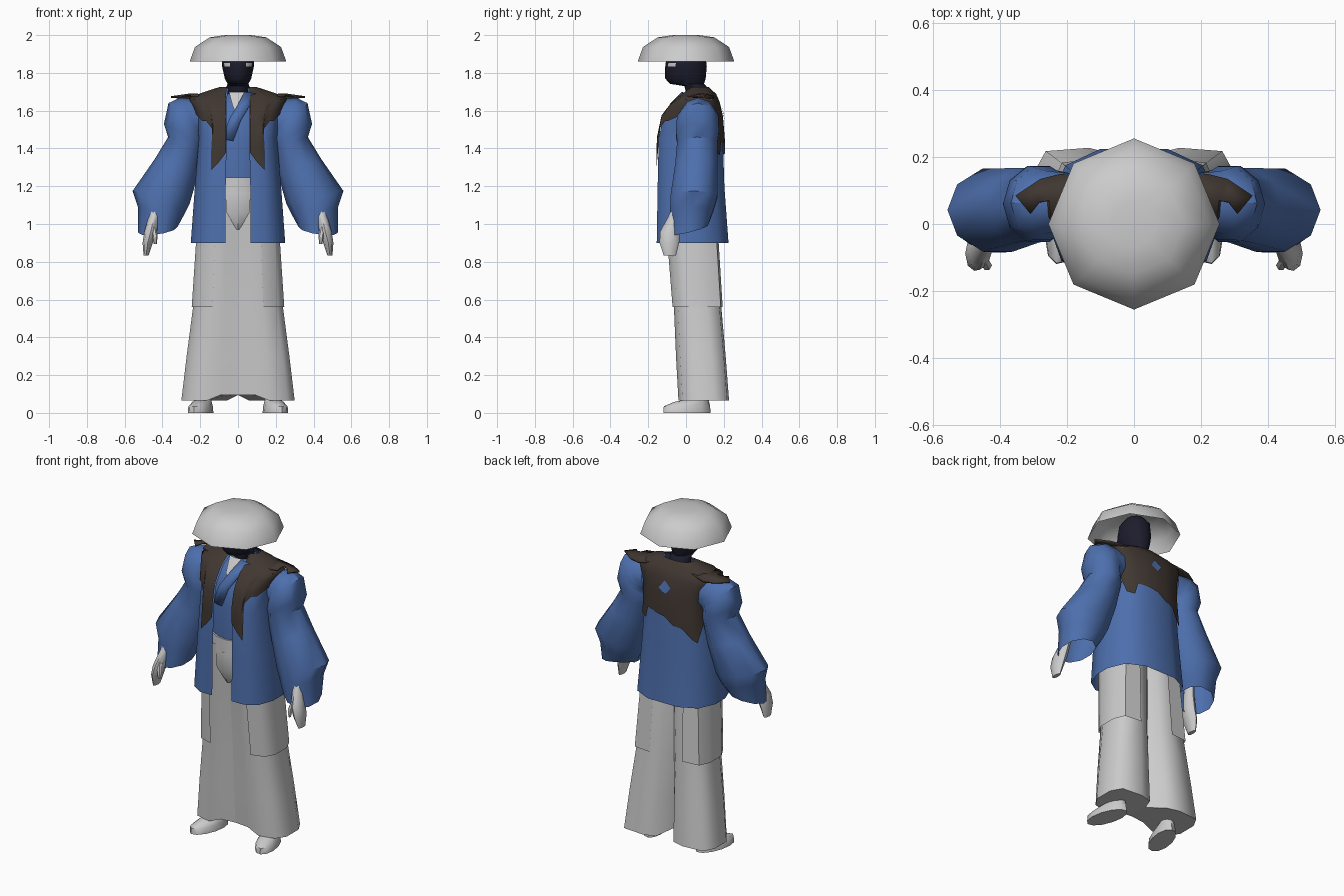
import bpy, bmesh, math
from mathutils import Vector

cube = bpy.data.objects.get("Cube")
if cube:
    bpy.data.objects.remove(cube, do_unlink=True)


def material(name, r, g, b):
    m = bpy.data.materials.new(name)
    m.use_nodes = True
    m.diffuse_color = (r, g, b, 1)
    m.node_tree.nodes["Principled BSDF"].inputs["Base Color"].default_value = (r, g, b, 1)
    return m


GREY = material("pale grey", 0.6, 0.6, 0.6)
BLUE = material("cloth blue", 0.075, 0.16, 0.42)
BROWN = material("dark brown", 0.052, 0.038, 0.031)
NAVY = material("dark navy", 0.012, 0.012, 0.026)


def finish(name, bm, mat, mirror=False, angle=50, thick=0):
    bmesh.ops.recalc_face_normals(bm, faces=bm.faces)
    mesh = bpy.data.meshes.new(name)
    bm.to_mesh(mesh)
    bm.free()
    mesh.materials.append(mat)
    ob = bpy.data.objects.new(name, mesh)
    bpy.context.collection.objects.link(ob)
    bpy.ops.object.select_all(action='DESELECT')
    ob.select_set(True)
    bpy.context.view_layer.objects.active = ob
    bpy.ops.object.shade_smooth_by_angle(angle=math.radians(angle))
    if thick:
        ob.modifiers.new("thickness", 'SOLIDIFY').thickness = thick
    if mirror:
        ob.modifiers.new("mirror", 'MIRROR')
    return ob


def loft(name, rings, mat, closed=True, caps="", **kw):
    """Skin a list of equal-length point rings."""
    bm = bmesh.new()
    rows = [[bm.verts.new(p) for p in ring] for ring in rings]
    n = len(rows[0])
    for a, b in zip(rows, rows[1:]):
        for i in range(n if closed else n - 1):
            j = (i + 1) % n
            bm.faces.new((a[i], a[j], b[j], b[i]))
    if "b" in caps:
        bm.faces.new(rows[0])
    if "t" in caps:
        bm.faces.new(rows[-1])
    return finish(name, bm, mat, **kw)


def plate(name, points, mat, **kw):
    bm = bmesh.new()
    bm.faces.new([bm.verts.new(p) for p in points])
    bmesh.ops.triangulate(bm, faces=bm.faces)
    return finish(name, bm, mat, **kw)


def oval(c, u, v, n=12):
    c, u, v = Vector(c), Vector(u), Vector(v)
    steps = [math.tau * i / n for i in range(n)]
    return [c + u * math.cos(a) + v * math.sin(a) for a in steps]


def flat_oval(x, y, z, rx, ry, n=12):
    return oval((x, y, z), (rx, 0, 0), (0, ry, 0), n)


# Octagonal straw hat, hollow underneath
loft("hat", [flat_oval(0, 0, z, r, r, 8) for r, z in
             ((.256, 1.86), (.228, 1.937), (.15, 1.988), (.07, 2.0))], GREY, caps="t", angle=60)

# Masked head with two bare slits at the eyes
head = loft("head", [flat_oval(0, y, z, rx, ry) for z, y, rx, ry in
                     ((1.66, .065, .06, .058), (1.73, .05, .06, .058), (1.742, .005, .055, .09),
                      (1.77, -.003, .07, .107), (1.833, 0, .084, .11), (1.852, 0, .085, .108),
                      (1.92, .005, .08, .095), (1.96, .005, .05, .06))], NAVY, caps="t")
head.data.materials.append(GREY)
for f in head.data.polygons:
    if 1.834 < f.center.z < 1.851 and f.center.y < -.05 and abs(f.center.x) > .03:
        f.material_index = 1

# Inner robe, crossed lapel, bare chest and belt
loft("inner_robe", [flat_oval(0, y, z, rx, ry, 16) for z, y, rx, ry in
                    ((1.19, .03, .165, .145), (1.45, .03, .175, .15), (1.57, .04, .17, .14),
                     (1.63, .05, .14, .115), (1.69, .06, .08, .07))], BLUE, caps="t")
loft("chest", [[(-w, y + w * .15, z), (0, y, z), (w, y + w * .15, z)] for z, w, y in
               ((1.565, .002, -.108), (1.63, .03, -.075), (1.70, .048, -.018))],
     GREY, closed=False)
loft("lapel", [[(x - .03, y, z), (x + .03, y, z - .01)] for x, y, z in
               ((-.055, -.122, 1.45), (-.015, -.118, 1.56), (.03, -.085, 1.635), (.065, -.02, 1.70))],
     BLUE, closed=False, thick=.006)
loft("belt", [flat_oval(0, .03, z, .172, .156, 16) for z in (1.165, 1.245)], GREY, caps="bt")

# Open coat: height, front gap, half width, front y, back y
COAT = ((.90, .065, .25, -.155, .225), (1.20, .065, .228, -.15, .203), (1.45, .06, .207, -.145, .195),
        (1.57, .06, .212, -.12, .185), (1.66, .06, .25, -.05, .163), (1.69, .055, .18, 0, .145),
        (1.72, .05, .085, .035, .11))


def coat_level(z):
    for a, b in zip(COAT, COAT[1:]):
        if z <= b[0] + 1e-6:
            k = (z - a[0]) / (b[0] - a[0])
            return [p + (q - p) * k for p, q in zip(a, b)]
    return COAT[-1]


def coat_ring(z):
    z, g, w, yf, yb = coat_level(z)
    d = yb - yf
    return [Vector(p) for p in ((g, yf, z), (g + (w - g) * .45, yf, z), (.87 * w, yf + .12 * d, z),
            (w, yf + .36 * d, z), (w, yf + .6 * d, z), (.82 * w, yb - .13 * d, z),
            (.4 * w, yb, z), (0, yb, z))]


def coat_point(t, z):
    ring = coat_ring(z)
    i = min(int(t), 6)
    return ring[i].lerp(ring[i + 1], t - i)


loft("coat", [coat_ring(l[0]) for l in COAT], BLUE, closed=False, mirror=True)


# Torn shawl lying over the coat: (position round the coat, hem height)
def shawl(name, side, back_hem):
    hem = [(0, 1.37), (.5, 1.32), (1, 1.28), (1.1, 1.50), (1.6, 1.54), (2, 1.54),
           (3, 1.58), (4, 1.56)] + back_hem
    columns = []
    for t, low in hem:
        col = []
        for k in range(9):
            p = coat_point(t, low + (1.72 - low) * k / 8)
            out = Vector((p.x, p.y - .05, 0)).normalized() * .01
            p = p + out + Vector((0, 0, .006))
            col.append((max(p.x, 0) * side, p.y, p.z))
        columns.append(col)
    loft(name, columns, BROWN, closed=False)


shawl("left_shawl", 1, [(4.6, 1.47), (5, 1.37), (5.45, 1.36), (5.6, 1.43), (6.4, 1.42), (7, 1.41)])
shawl("right_shawl", -1, [(4.5, 1.40), (5, 1.28), (5.3, 1.30), (5.8, 1.36), (6.4, 1.37), (7, 1.41)])
plate("shawl_tear", [(x, coat_level(z)[4] + .017, z) for x, z in
                     ((0, 1.55), (.045, 1.58), (.01, 1.625), (-.035, 1.59))], BLUE)

# Ragged shoulder flaps of the shawl, draped on the sleeve tops
flap = ((.13, .14), (.22, .15), (.28, .135), (.355, .085), (.31, .03), (.285, .065),
        (.255, .07), (.25, .02), (.2, .005), (.13, .01))
plate("shoulder_flaps", [(x, y, 1.707 - .13 * (x - .13) - 4 * (y - .07) ** 2) for x, y in flap],
      BROWN, mirror=True, thick=.009)

# Puffed sleeves: outer x, z, inner x, z, centre y, half depth, front lift
SLEEVE = ((.20, 1.66, .18, 1.47, .07, .085, 0), (.31, 1.668, .19, 1.46, .065, .10, 0),
          (.368, 1.64, .185, 1.445, .062, .115, 0), (.392, 1.53, .18, 1.43, .06, .12, 0),
          (.37, 1.46, .185, 1.405, .06, .112, 0), (.44, 1.345, .21, 1.27, .055, .118, 0),
          (.558, 1.175, .255, 1.11, .042, .13, 0), (.53, 1.09, .285, 1.05, .03, .12, 0),
          (.53, .955, .32, .985, .015, .105, -.025))
rings = []
for ox, oz, ix, iz, y, b, lift in SLEEVE:
    rings.append(oval(((ox + ix) / 2, y, (oz + iz) / 2), ((ox - ix) / 2, 0, (oz - iz) / 2),
                      (0, -b, lift), 10))
loft("sleeves", rings, BLUE, mirror=True, angle=40)

# Hands and thumbs
loft("hands", [flat_oval(x, y, z, rx, ry, 8) for x, y, z, rx, ry in
               ((.43, -.03, 1.14, .024, .026), (.445, -.06, 1.04, .028, .034),
                (.462, -.085, .96, .034, .052), (.478, -.088, .90, .027, .052),
                (.487, -.085, .832, .013, .032))], GREY, caps="bt", mirror=True)
loft("thumbs", [flat_oval(x, y, z, r, r, 6) for x, y, z, r in
                ((.45, -.105, .985, .015), (.44, -.124, .94, .015), (.438, -.13, .895, .008))],
     GREY, caps="bt", mirror=True)

# Wide pleated trousers: height, half width, front y, back y, depth of the back pleat
TROUSERS = ((.065, .30, -.04, .228, .13), (.30, .272, -.053, .21, .10), (.56, .238, -.064, .187, .07),
            (.95, .212, -.095, .163, .05), (1.2, .15, -.118, .13, .04))


def leg_ring(z, w, yf, yb, pleat, grow=0):
    w, yf, yb = w + grow, yf - grow, yb + grow
    rise = .03 if z < .1 else 0
    return [(0, yf + .015, z + rise), (.3 * w, yf + .006, z + rise), (.55 * w, yf, z),
            (.87 * w, yf + .022, z), (w, yf + .08, z), (w, yb - .075, z), (.88 * w, yb - .01, z),
            (.45 * w, yb, z), (.2 * w, yb - .02, z), (0, yb - pleat, z + rise)]


loft("trouser_legs", [leg_ring(*l) for l in TROUSERS], GREY, caps="b", mirror=True, angle=60)
loft("hip_panels", [leg_ring(*l, grow=.007)[2:8] for l in TROUSERS[2:4]], GREY,
     closed=False, mirror=True, angle=60)
loft("front_fold", [[(-w, y + .02, z), (0, y, z), (w, y + .02, z)] for z, w, y in
                    ((1.17, .068, -.134), (1.06, .06, -.138), (.97, .008, -.10))],
     GREY, closed=False)

# Feet turned slightly outward, with ankles
toe = Vector((.035, -.125, 0))
loft("feet", [oval((x, y, z), toe * s, (w, w * .3, 0), 12) for x, y, z, s, w in
              ((.198, .005, 0, 1, .058), (.198, .005, .035, .98, .055), (.190, .03, .058, .74, .044),
               (.178, .07, .075, .38, .036), (.175, .075, .2, .36, .035))],
     GREY, caps="bt", mirror=True)
